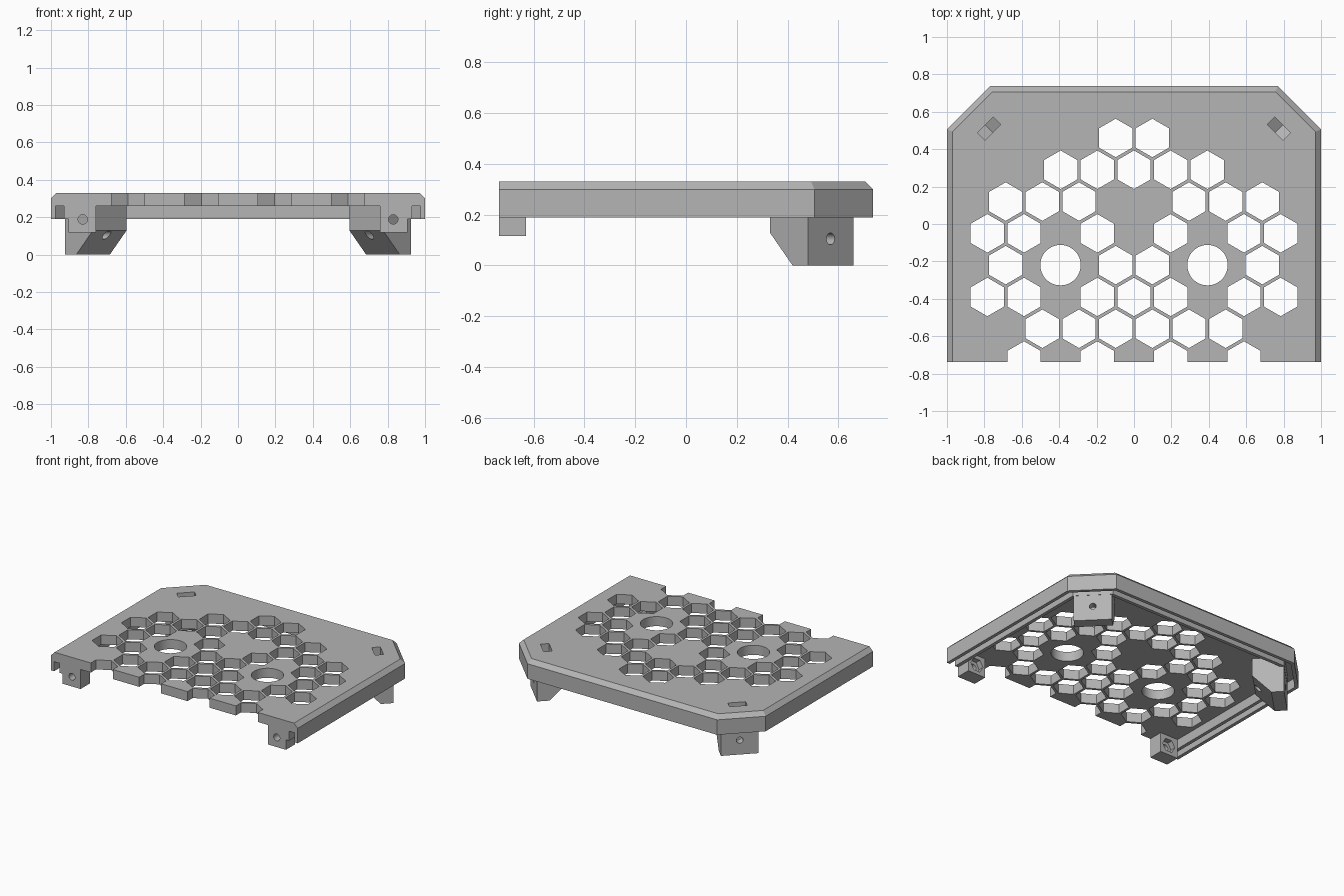
import bpy, bmesh
from math import sin, cos, pi, sqrt
from mathutils import Vector

if "Cube" in bpy.data.objects:
    bpy.data.objects.remove(bpy.data.objects["Cube"])

GREY = (0.46, 0.46, 0.46, 1)
grey = bpy.data.materials.new("plain grey")
grey.use_nodes = True
grey.diffuse_color = GREY
grey.node_tree.nodes["Principled BSDF"].inputs["Base Color"].default_value = GREY

FRONT, BACK, TOP, CEILING, RIM = -0.737, 0.737, 0.33, 0.26, 0.19
PITCH, ROW = 0.196, 0.17


def loft(bm, rings):
    """Closed solid through rings of matching points."""
    loops = [[bm.verts.new(p) for p in ring] for ring in rings]
    n = len(loops[0])
    for a, b in zip(loops, loops[1:]):
        for i in range(n):
            j = (i + 1) % n
            bm.faces.new((a[i], a[j], b[j], b[i]))
    bm.faces.new(loops[0])
    bm.faces.new(loops[-1])


def prism(bm, pts, vec):
    loft(bm, [pts, [Vector(p) + Vector(vec) for p in pts]])


def make(name, bm):
    bmesh.ops.recalc_face_normals(bm, faces=bm.faces)
    mesh = bpy.data.meshes.new(name)
    bm.to_mesh(mesh)
    bm.free()
    obj = bpy.data.objects.new(name, mesh)
    mesh.materials.append(grey)
    bpy.context.collection.objects.link(obj)
    return obj


def cut(objs, solids):
    """Subtract a list of (points, vector) prisms from the objects."""
    bm = bmesh.new()
    for pts, vec in solids:
        prism(bm, pts, vec)
    cutter = make("cutter", bm)
    cutter.hide_render = True
    for obj in objs:
        mod = obj.modifiers.new("cut", 'BOOLEAN')
        mod.operation, mod.solver, mod.object = 'DIFFERENCE', 'EXACT', cutter
        bpy.context.view_layer.objects.active = obj
        bpy.ops.object.modifier_apply(modifier=mod.name)
    bpy.data.objects.remove(cutter)


def ngon(n, r, place, turn=0.0):
    return [place(r * cos(turn + 2 * pi * i / n), r * sin(turn + 2 * pi * i / n))
            for i in range(n)]


def outline(d, z, front=FRONT):
    """Plate outline moved inwards by d on the sides and back."""
    s = 1.506 - sqrt(2) * d
    x, y = 1 - d, BACK - d
    half = [(x, front), (x, s - x), (s - y, y)]
    return [Vector((a, b, z)) for a, b in half] + \
           [Vector((-a, b, z)) for a, b in reversed(half)]


# Plate with bevelled top edge
bm = bmesh.new()
loft(bm, [outline(0, RIM), outline(0, 0.30), outline(0.03, TOP)])
plate = make("top_plate", bm)

# Hollow underside and the groove inside the rim
depth = (0, 0, CEILING - 0.1)
cut([plate], [(outline(0.095, 0.1, -0.9), depth)])
cut([plate], [(outline(0.025, 0.1, -0.9) + outline(0.07, 0.1, -0.9)[::-1], depth)])

# Honeycomb: columns in half pitches for each row, mirrored
rows = [(1,), (0, 2, 4), (3, 5, 7), (2, 6, 8), (1, 7),
        (0, 2, 6, 8), (1, 3, 5), (2, 6)]
holes = []
for r, cols in enumerate(rows):
    for k in sorted({s * c for c in cols for s in (-1, 1)}):
        cx, cy = k * PITCH / 2, 0.46 - r * ROW
        holes.append((ngon(6, 0.103, lambda a, b: Vector((cx + a, cy + b, 0.2)), pi / 6),
                      (0, 0, 0.3)))
# Two round openings
for s in (-1, 1):
    holes.append((ngon(48, 0.108, lambda a, b: Vector((s * 0.393 + a, -0.22 + b, 0.2))),
                  (0, 0, 0.3)))
cut([plate], holes)

parts = [plate]
for side, s in (("left", 1), ("right", -1)):
    # Front lug with screw hole and hexagonal nut pocket behind
    bm = bmesh.new()
    prism(bm, [(s * x, FRONT, z) for x, z in
               ((0.76, 0.117), (0.905, 0.117), (0.905, CEILING), (0.76, CEILING))],
          (0, 0.107, 0))
    lug = make("front_lug_" + side, bm)
    at = lambda y: (lambda a, b: Vector((s * 0.83 + a, y, 0.188 + b)))
    cut([lug], [(ngon(24, 0.025, at(-0.8)), (0, 0.3, 0))])
    cut([lug], [(ngon(6, 0.052, at(-0.67)), (0, 0.1, 0))])

    # Diagonal rear leg: u along the corner, v outwards from its outer face
    def leg(u, v, z):
        return Vector((s * (0.835 + (u + v) / sqrt(2)), 0.57 + (v - u) / sqrt(2), z))

    along = lambda du, dv: leg(du, dv, 0) - leg(0, 0, 0)
    bm = bmesh.new()
    profile = [(0, 0), (0, CEILING), (-0.212, CEILING), (-0.212, 0.13), (-0.085, 0)]
    prism(bm, [leg(-0.127, v, z) for v, z in profile], along(0.254, 0))
    rear = make("rear_leg_" + side, bm)
    # Screw hole through the leg, nut slot dropped in from the top
    cut([rear], [(ngon(24, 0.023, lambda a, b: leg(a, 0.1, 0.105 + b)), along(0, -0.5))])
    slot = [(-0.06, 0.4), (-0.06, 0.07), (0, 0.036), (0.06, 0.07), (0.06, 0.4)]
    cut([rear, plate], [([leg(u, -0.114, z) for u, z in slot], along(0, 0.058))])
    parts += [lug, rear]

# Smooth the round bores, keep every edge sharp
bpy.ops.object.select_all(action='DESELECT')
for obj in parts:
    obj.select_set(True)
bpy.context.view_layer.objects.active = plate
bpy.ops.object.shade_smooth_by_angle()
